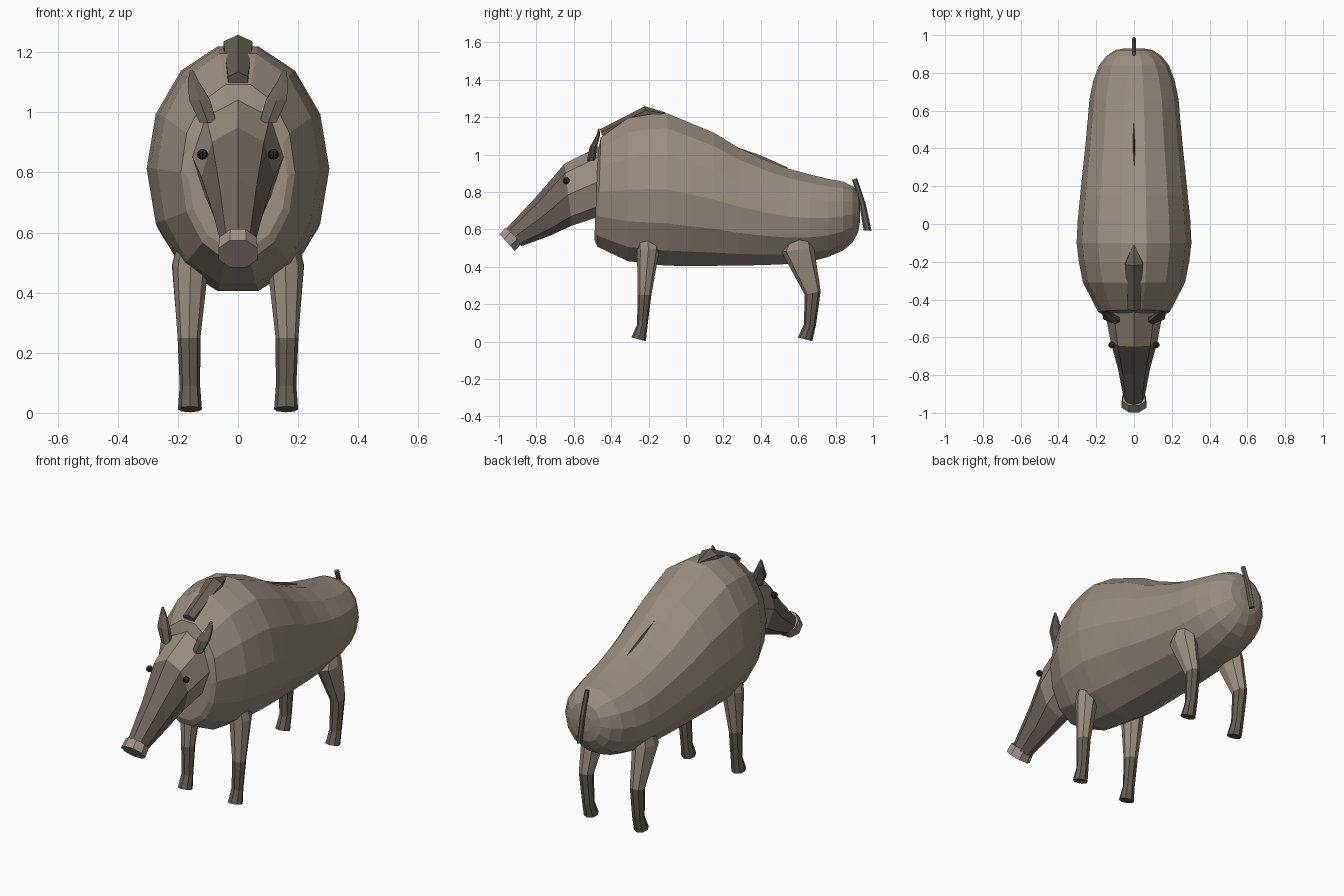
import bpy, bmesh, math


def material(name, rgb):
    m = bpy.data.materials.new(name)
    m.diffuse_color = (*rgb, 1)
    return m


HIDE = material("hide", (0.32, 0.27, 0.22))
DARK = material("dark_hide", (0.13, 0.11, 0.09))
MUZZLE = material("muzzle", (0.16, 0.13, 0.11))
PINK = material("nose_skin", (0.36, 0.29, 0.26))
BLACK = material("eye_black", (0.02, 0.018, 0.016))


def loft(name, rings, sides, mats, side=1, phase=0.0, dark_from=99):
    """Skin elliptical rings: (y, z) of one edge, (y, z) of opposite edge, half width, centre x."""
    bm = bmesh.new()
    loops = []
    for y1, z1, y2, z2, hw, x in rings:
        cy, cz, vy, vz = (y1 + y2) / 2, (z1 + z2) / 2, (y1 - y2) / 2, (z1 - z2) / 2
        loop = []
        for i in range(sides):
            a = 2 * math.pi * (i + phase) / sides
            c, s = math.cos(a), math.sin(a)
            loop.append(bm.verts.new((side * (x + hw * s), cy + vy * c, cz + vz * c)))
        loops.append(loop)
    for k, (a, b) in enumerate(zip(loops, loops[1:])):
        for i in range(sides):
            j = (i + 1) % sides
            f = bm.faces.new((a[i], a[j], b[j], b[i]))
            f.material_index = int(k >= dark_from)
    bm.faces.new(loops[0])
    bm.faces.new(loops[-1]).material_index = len(mats) - 1
    bmesh.ops.recalc_face_normals(bm, faces=bm.faces)
    me = bpy.data.meshes.new(name)
    bm.to_mesh(me)
    bm.free()
    for m in mats:
        me.materials.append(m)
    ob = bpy.data.objects.new(name, me)
    bpy.context.collection.objects.link(ob)
    return ob


# Barrel body: y, top z, bottom z, half width
body = [(-0.47, 1.03, 0.54, 0.165), (-0.455, 1.10, 0.50, 0.19), (-0.31, 1.205, 0.42, 0.27),
        (-0.20, 1.225, 0.405, 0.292), (-0.10, 1.23, 0.395, 0.304), (0.02, 1.18, 0.395, 0.298),
        (0.15, 1.125, 0.396, 0.285), (0.28, 1.045, 0.398, 0.272), (0.42, 0.98, 0.402, 0.257),
        (0.55, 0.93, 0.408, 0.245), (0.66, 0.90, 0.42, 0.236), (0.76, 0.875, 0.447, 0.215),
        (0.84, 0.86, 0.482, 0.185), (0.89, 0.835, 0.525, 0.145), (0.92, 0.80, 0.58, 0.10),
        (0.93, 0.74, 0.64, 0.045)]
loft("body", [(y, t, y - (0.02 if y < -0.4 else 0), b, w, 0) for y, t, b, w in body],
     14, [HIDE], phase=0.5)

# Head, muzzle and nose pad
loft("head", [(-0.38, 1.06, -0.40, 0.68, 0.16, 0), (-0.46, 1.045, -0.49, 0.66, 0.152, 0),
              (-0.65, 0.95, -0.61, 0.62, 0.122, 0), (-0.80, 0.775, -0.73, 0.565, 0.085, 0),
              (-0.965, 0.60, -0.88, 0.51, 0.055, 0)], 8, [HIDE, MUZZLE], dark_from=2)
loft("nose", [(-0.965, 0.615, -0.875, 0.52, 0.066, 0),
              (-1.0, 0.578, -0.912, 0.48, 0.071, 0)], 8, [PINK], phase=0.5)

# Bristle crest on the shoulders and thin ridge on the back
loft("shoulder_crest", [(-0.46, 1.135, -0.435, 1.07, 0.038, 0), (-0.22, 1.258, -0.20, 1.17, 0.056, 0),
                        (-0.11, 1.225, -0.11, 1.20, 0.005, 0)], 6, [DARK])
loft("back_ridge", [(0.27, 1.04, 0.27, 1.02, 0.002, 0), (0.40, 0.995, 0.40, 0.95, 0.01, 0),
                    (0.54, 0.932, 0.54, 0.91, 0.002, 0)], 4, [DARK])

# Tail
loft("tail", [(0.888, 0.865, 0.915, 0.873, 0.012, 0), (0.925, 0.74, 0.96, 0.74, 0.013, 0),
              (0.95, 0.595, 0.992, 0.592, 0.012, 0)], 6, [DARK])

# Paired parts
for side, label in ((1, "left"), (-1, "right")):
    loft(label + "_front_leg", [
        (-0.265, 0.56, -0.145, 0.57, 0.05, 0.15), (-0.262, 0.48, -0.14, 0.50, 0.06, 0.158),
        (-0.258, 0.25, -0.185, 0.25, 0.038, 0.163), (-0.262, 0.09, -0.205, 0.09, 0.034, 0.16),
        (-0.292, 0.022, -0.215, 0.002, 0.04, 0.16)], 8, [HIDE, DARK], side, 0, 2)
    loft(label + "_back_leg", [
        (0.555, 0.565, 0.665, 0.575, 0.045, 0.155), (0.51, 0.48, 0.685, 0.50, 0.06, 0.16),
        (0.635, 0.25, 0.72, 0.27, 0.038, 0.163), (0.63, 0.09, 0.695, 0.09, 0.034, 0.16),
        (0.598, 0.022, 0.675, 0.002, 0.04, 0.16)], 8, [HIDE, DARK], side, 0, 2)
    loft(label + "_ear", [
        (-0.53, 0.965, -0.485, 0.97, 0.032, 0.10), (-0.515, 1.04, -0.475, 1.045, 0.04, 0.128),
        (-0.48, 1.10, -0.46, 1.10, 0.022, 0.148), (-0.468, 1.14, -0.462, 1.14, 0.006, 0.155)],
        6, [DARK], side)
    bpy.ops.mesh.primitive_uv_sphere_add(segments=8, ring_count=6, radius=0.018,
                                         location=(side * 0.118, -0.64, 0.86))
    eye = bpy.context.object
    eye.name = label + "_eye"
    eye.data.materials.append(BLACK)
